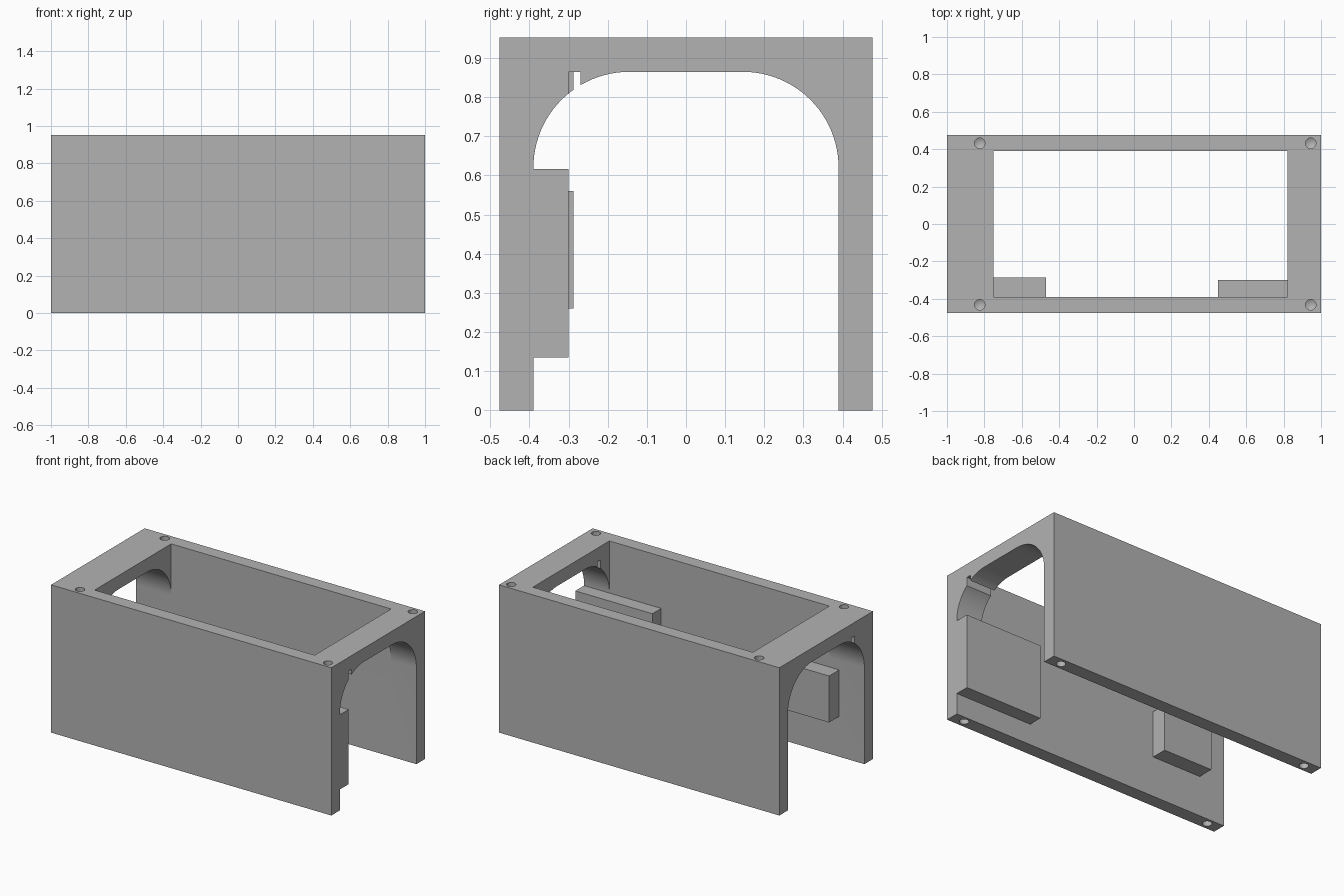
import bpy, bmesh, math
from mathutils import Matrix

cube = bpy.data.objects.get("Cube")
if cube:
    bpy.data.objects.remove(cube, do_unlink=True)

grey = bpy.data.materials.new("plain grey")
grey.use_nodes = True
COLOUR = (0.45, 0.45, 0.45, 1)
grey.diffuse_color = COLOUR
grey.node_tree.nodes["Principled BSDF"].inputs["Base Color"].default_value = COLOUR

HALF_W, HEIGHT = 0.477, 0.953      # outer shell
INNER, CEILING, RADIUS = 0.39, 0.865, 0.245   # tunnel opening


def finish(name, bm):
    bmesh.ops.recalc_face_normals(bm, faces=bm.faces)
    mesh = bpy.data.meshes.new(name)
    bm.to_mesh(mesh)
    bm.free()
    mesh.materials.append(grey)
    obj = bpy.data.objects.new(name, mesh)
    bpy.context.collection.objects.link(obj)
    return obj


def box(name, x, y, z):
    bm = bmesh.new()
    bmesh.ops.create_cube(bm, size=1)
    for v in bm.verts:
        v.co = [lo + (c + 0.5) * (hi - lo) for c, (lo, hi) in zip(v.co, (x, y, z))]
    return finish(name, bm)


def drill(name, x, y, z, direction):
    """Cylindrical hole with a conical tip, entering at height z."""
    bm = bmesh.new()
    radius, depth, tip = 0.028, 0.15, 0.016
    rings = []
    for h in (-0.05, depth):
        rings.append([bm.verts.new((x + radius * math.cos(a), y + radius * math.sin(a), z + direction * h))
                      for a in (math.tau * i / 24 for i in range(24))])
    point = bm.verts.new((x, y, z + direction * (depth + tip)))
    bm.faces.new(rings[0])
    for i in range(24):
        j = (i + 1) % 24
        bm.faces.new((rings[0][i], rings[0][j], rings[1][j], rings[1][i]))
        bm.faces.new((rings[1][i], rings[1][j], point))
    return finish(name, bm)


def cut(target, cutter):
    cutter.hide_render = True
    mod = target.modifiers.new(cutter.name, 'BOOLEAN')
    mod.operation = 'DIFFERENCE'
    mod.solver = 'EXACT'
    mod.object = cutter
    bpy.context.view_layer.objects.active = target
    bpy.ops.object.modifier_apply(modifier=mod.name)
    bpy.data.objects.remove(cutter, do_unlink=True)


# Shell: arch section extruded along x
profile = [(-HALF_W, 0), (-HALF_W, HEIGHT), (HALF_W, HEIGHT), (HALF_W, 0), (INNER, 0)]
arc = [(INNER - RADIUS + RADIUS * math.cos(a), CEILING - RADIUS + RADIUS * math.sin(a))
       for a in (math.pi / 2 * i / 24 for i in range(25))]
profile += arc + [(-y, z) for y, z in reversed(arc)] + [(-INNER, 0)]
bm = bmesh.new()
end = bm.faces.new([bm.verts.new((-1, y, z)) for y, z in profile])
extruded = bmesh.ops.extrude_face_region(bm, geom=[end], use_keep_orig=True)
for v in extruded["geom"]:
    if isinstance(v, bmesh.types.BMVert):
        v.co.x = 1
shell = finish("arched_shell", bm)

# Roof window and small slots beside each end arch
cut(shell, box("roof_window", (-0.75, 0.82), (-INNER, INNER), (0.5, 1.1)))
cut(shell, box("right_slot", (0.75, 1.1), (-0.3, -0.27), (0.75, CEILING)))
cut(shell, box("left_slot", (-1.1, -0.7), (-0.287, -0.257), (0.75, CEILING)))

# Screw holes in the roof corners and wall feet
for y in (-0.432, 0.432):
    for x in (-0.825, 0.945):
        cut(shell, drill("roof_hole", x, y, HEIGHT, -1))
    for x in (-0.91, 0.91):
        cut(shell, drill("foot_hole", x, y, 0, 1))

# Blocks on the inside of the front wall
box("end_block", (0.45, 1), (-INNER, -0.3), (0.135, 0.617))
box("inner_block", (-0.82, -0.47), (-INNER, -0.287), (0.26, 0.56))

# Smooth curved surfaces, crisp edges
bpy.ops.object.select_all(action='DESELECT')
shell.select_set(True)
bpy.context.view_layer.objects.active = shell
bpy.ops.object.shade_smooth_by_angle(angle=math.radians(25))
